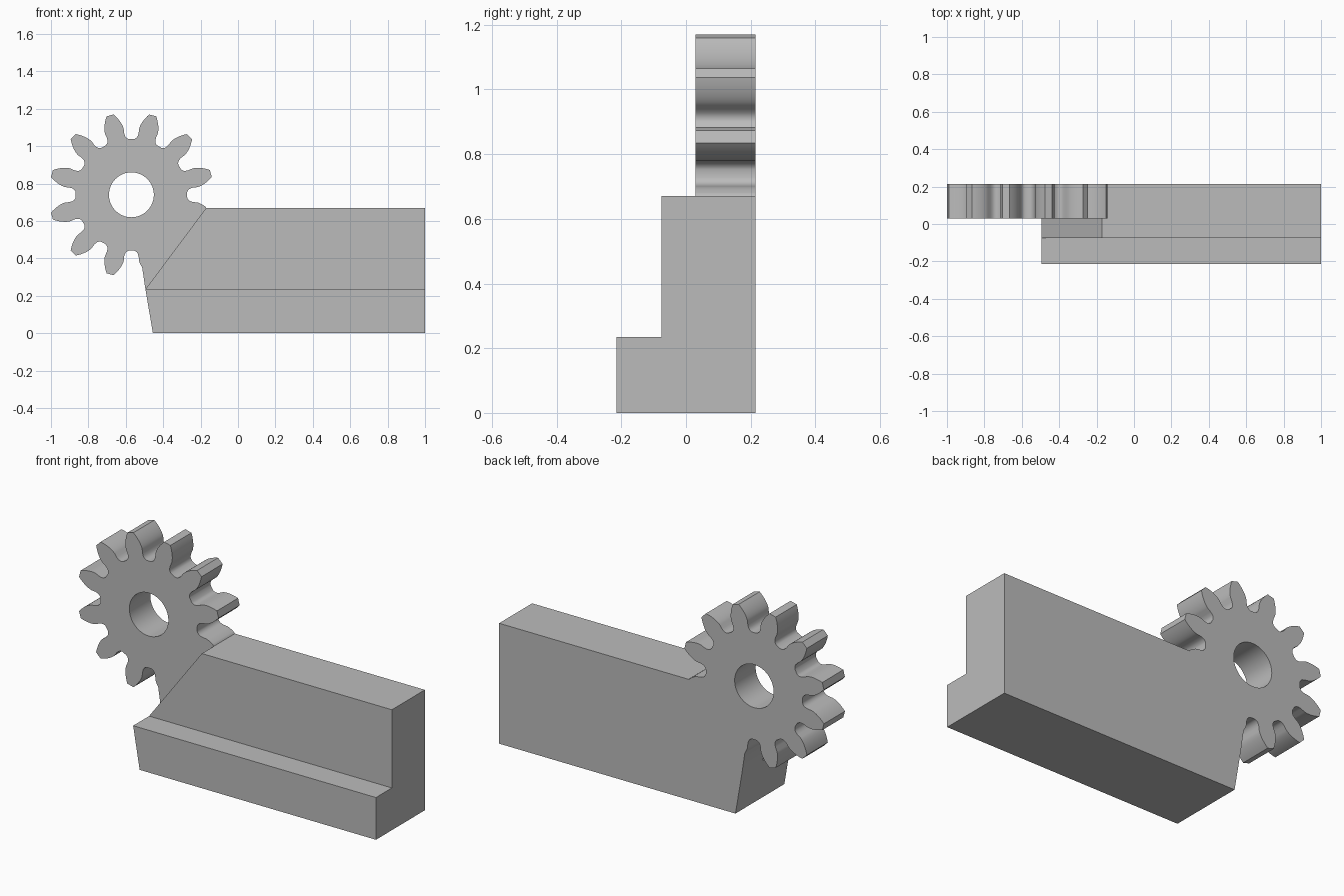
import bpy, bmesh
from math import cos, sin, tan, acos, sqrt, pi, radians

if "Cube" in bpy.data.objects:
    bpy.data.objects.remove(bpy.data.objects["Cube"])

# One plain grey for the whole part
grey = bpy.data.materials.new("plain grey")
grey.use_nodes = True
colour = (0.5, 0.5, 0.5, 1)
grey.diffuse_color = colour
grey.node_tree.nodes["Principled BSDF"].inputs["Base Color"].default_value = colour

# Gear dimensions
CX, CZ, TEETH = -0.57, 0.74, 12
TIP, PITCH = 0.44, 0.377
BASE, ROOT = PITCH * cos(radians(20)), 0.298
BORE = 0.12


def involute(r):
    a = acos(min(1, BASE / r))
    return tan(a) - a


def flank(top):
    """Half tooth as (radius, half angle) pairs from root to the given radius."""
    half = pi / 2 / TEETH + involute(PITCH)
    pts = [(ROOT, radians(12.5)), (0.301, radians(11.2)), (0.307, radians(9.8)),
           (0.317, radians(8.8)), (0.333, radians(8.3))]
    steps = 8
    for i in range(steps + 1):
        r = BASE + (top - BASE) * i / steps
        pts.append((r, half - involute(r)))
    return pts


def polar(r, a):
    return (CX + r * cos(a), CZ + r * sin(a))


def prism(name, loops, y0, y1):
    """Extrude closed xz loops (later loops are holes) from y0 to y1."""
    bm = bmesh.new()
    for loop in loops:
        vs = [bm.verts.new((x, y0, z)) for x, z in loop]
        for i, v in enumerate(vs):
            bm.edges.new((vs[i - 1], v))
    bmesh.ops.triangle_fill(bm, edges=bm.edges[:], use_beauty=True)
    geo = bmesh.ops.extrude_face_region(bm, geom=bm.faces[:], use_keep_orig=True)
    moved = [g for g in geo["geom"] if isinstance(g, bmesh.types.BMVert)]
    bmesh.ops.translate(bm, verts=moved, vec=(0, y1 - y0, 0))
    bmesh.ops.recalc_face_normals(bm, faces=bm.faces[:])
    me = bpy.data.meshes.new(name)
    bm.to_mesh(me)
    bm.free()
    me.materials.append(grey)
    ob = bpy.data.objects.new(name, me)
    bpy.context.collection.objects.link(ob)
    return ob


# Gear outline runs from the upper blended flank round to the lower one
outline = [polar(r, radians(-15) + h) for r, h in reversed(flank(0.40))]
for k in range(9):
    mid = radians(15 + 30 * k)
    side = flank(TIP)
    outline += [polar(r, mid - h) for r, h in side]
    outline += [polar(r, mid + h) for r, h in reversed(side)]
outline += [polar(r, radians(285) - h) for r, h in flank(0.392)]

# Block outline continues the same profile
foot, heel = (-0.455, 0), (-0.495, 0.235)
shoulder = (-0.17, 0.67)
outline += [heel, foot, (1, 0), (1, 0.67), shoulder]
bore = [polar(BORE, 2 * pi * i / 64) for i in range(64)]

BACK = 0.215
gear_plate = prism("gear_plate", [outline, bore], 0.03, BACK)
upper_block = prism("upper_block",
                    [[heel, foot, (1, 0), (1, 0.67), shoulder]], -0.075, 0.03)
lower_step = prism("lower_step",
                   [[heel, foot, (1, 0), (1, 0.235)]], -0.215, -0.075)

# Join the slabs: weld the shared planes into one solid
for part in (upper_block, lower_step):
    mod = gear_plate.modifiers.new("join", "BOOLEAN")
    mod.operation, mod.solver, mod.object = "UNION", "EXACT", part
bpy.context.view_layer.update()
solid = bpy.data.meshes.new_from_object(
    gear_plate.evaluated_get(bpy.context.evaluated_depsgraph_get()))
gear_plate.modifiers.clear()
gear_plate.data = solid
gear_plate.name = "gear_and_block"
for part in (upper_block, lower_step):
    bpy.data.objects.remove(part)

# Clean flat faces, then smooth the tooth flanks and the bore
bm = bmesh.new()
bm.from_mesh(solid)
bmesh.ops.remove_doubles(bm, verts=bm.verts[:], dist=0.0001)
bmesh.ops.dissolve_limit(bm, angle_limit=radians(0.5), verts=bm.verts[:], edges=bm.edges[:])
bmesh.ops.triangulate(bm, faces=[f for f in bm.faces if len(f.verts) > 4])
bm.to_mesh(solid)
bm.free()
bpy.ops.object.select_all(action="DESELECT")
gear_plate.select_set(True)
bpy.context.view_layer.objects.active = gear_plate
bpy.ops.object.shade_smooth_by_angle(angle=radians(32))
